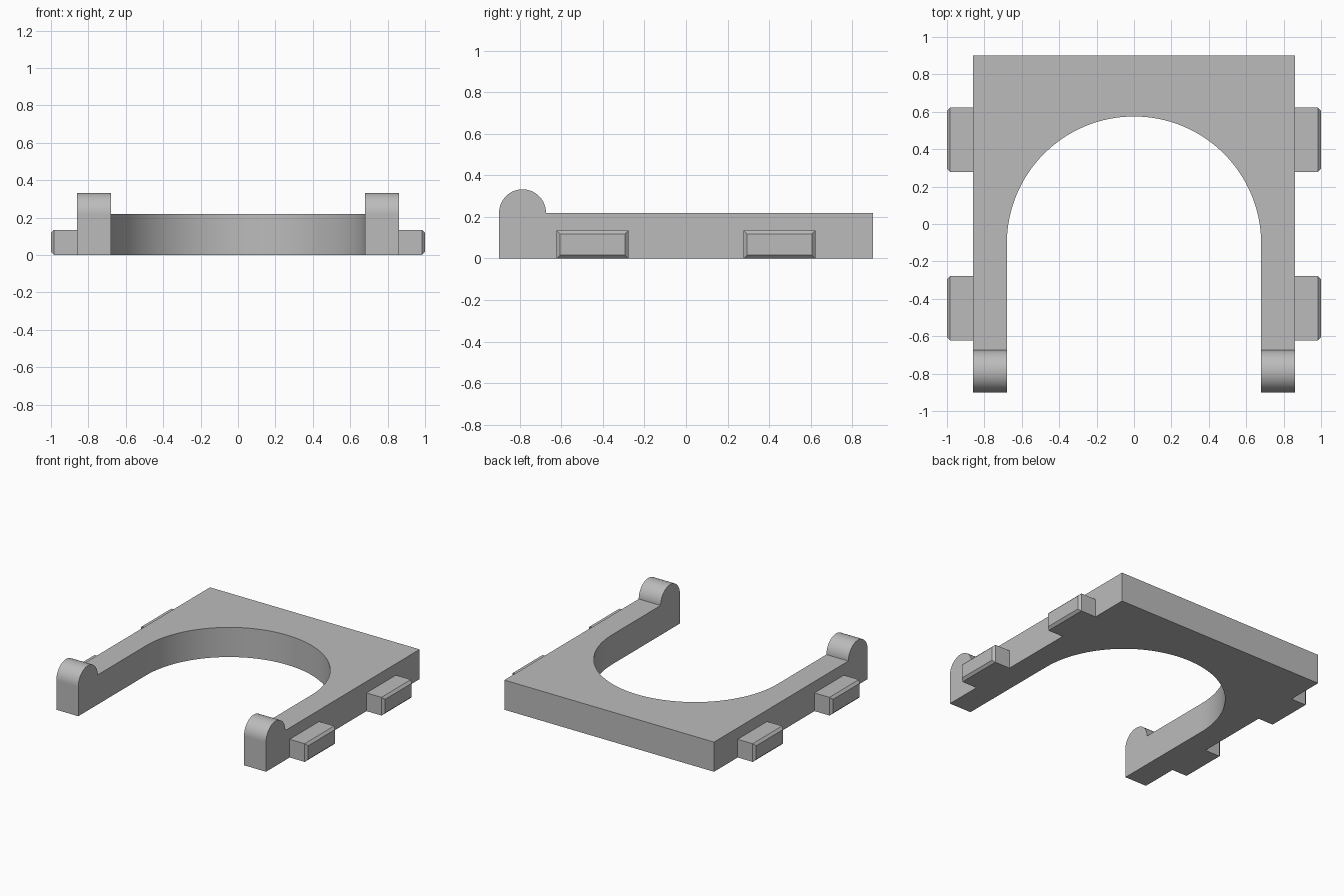
import bpy, bmesh
from math import cos, sin, pi
from mathutils import Vector

cube = bpy.data.objects.get("Cube")
if cube:
    bpy.data.objects.remove(cube, do_unlink=True)

grey = bpy.data.materials.new("plain grey")
grey.use_nodes = True
colour = (0.5, 0.5, 0.5, 1)
grey.diffuse_color = colour
grey.node_tree.nodes["Principled BSDF"].inputs["Base Color"].default_value = colour

HALF_W, HALF_D, THICK = 0.86, 0.9, 0.22   # plate
ARCH_R, ARCH_Y = 0.68, -0.105             # rounded opening
BUMP_R = 0.113                            # rounded arm ends
TAB_H, TAB_L, TAB_Y, CHAMFER = 0.135, 0.345, 0.45, 0.017


def finish(name, bm):
    bmesh.ops.recalc_face_normals(bm, faces=bm.faces)
    mesh = bpy.data.meshes.new(name)
    bm.to_mesh(mesh)
    bm.free()
    mesh.materials.append(grey)
    obj = bpy.data.objects.new(name, mesh)
    bpy.context.collection.objects.link(obj)
    bpy.ops.object.select_all(action='DESELECT')
    obj.select_set(True)
    bpy.context.view_layer.objects.active = obj
    bpy.ops.object.shade_smooth_by_angle(angle=pi / 6)
    return obj


def extrude_outline(name, points, direction):
    bm = bmesh.new()
    face = bm.faces.new([bm.verts.new(p) for p in points])
    result = bmesh.ops.extrude_face_region(bm, geom=[face], use_keep_orig=True)
    moved = [v for v in result["geom"] if isinstance(v, bmesh.types.BMVert)]
    bmesh.ops.translate(bm, verts=moved, vec=Vector(direction))
    return finish(name, bm)


def arc(radius, steps):
    return [(radius * cos(pi * i / steps), radius * sin(pi * i / steps))
            for i in range(steps + 1)]


# Horseshoe plate with two forward arms
outline = [(-ARCH_R, -HALF_D), (-HALF_W, -HALF_D), (-HALF_W, HALF_D),
           (HALF_W, HALF_D), (HALF_W, -HALF_D), (ARCH_R, -HALF_D)]
outline += [(x, y + ARCH_Y) for x, y in arc(ARCH_R, 64)]
extrude_outline("arched_plate", [(x, y, 0) for x, y in outline], (0, 0, THICK))

for side, label in ((1, "left"), (-1, "right")):
    # Half-round bump on the end of each arm
    profile = [(side * ARCH_R, y - HALF_D + BUMP_R, z + THICK)
               for y, z in arc(BUMP_R, 32)]
    extrude_outline(label + "_arm_bump", profile, (side * (HALF_W - ARCH_R), 0, 0))

    # Side tabs with chamfered outer ends
    for y, place in ((-TAB_Y, "front"), (TAB_Y, "back")):
        bm = bmesh.new()
        bmesh.ops.create_cube(bm, size=1)
        bmesh.ops.scale(bm, verts=bm.verts, vec=(1 - HALF_W, TAB_L, TAB_H))
        bmesh.ops.translate(bm, verts=bm.verts,
                            vec=(side * (1 + HALF_W) / 2, y, TAB_H / 2))
        end_edges = [e for e in bm.edges
                     if all(abs(v.co.x) > 0.99 for v in e.verts)]
        bmesh.ops.bevel(bm, geom=end_edges, offset=CHAMFER, segments=1,
                        affect='EDGES')
        finish(f"{label}_{place}_tab", bm)
